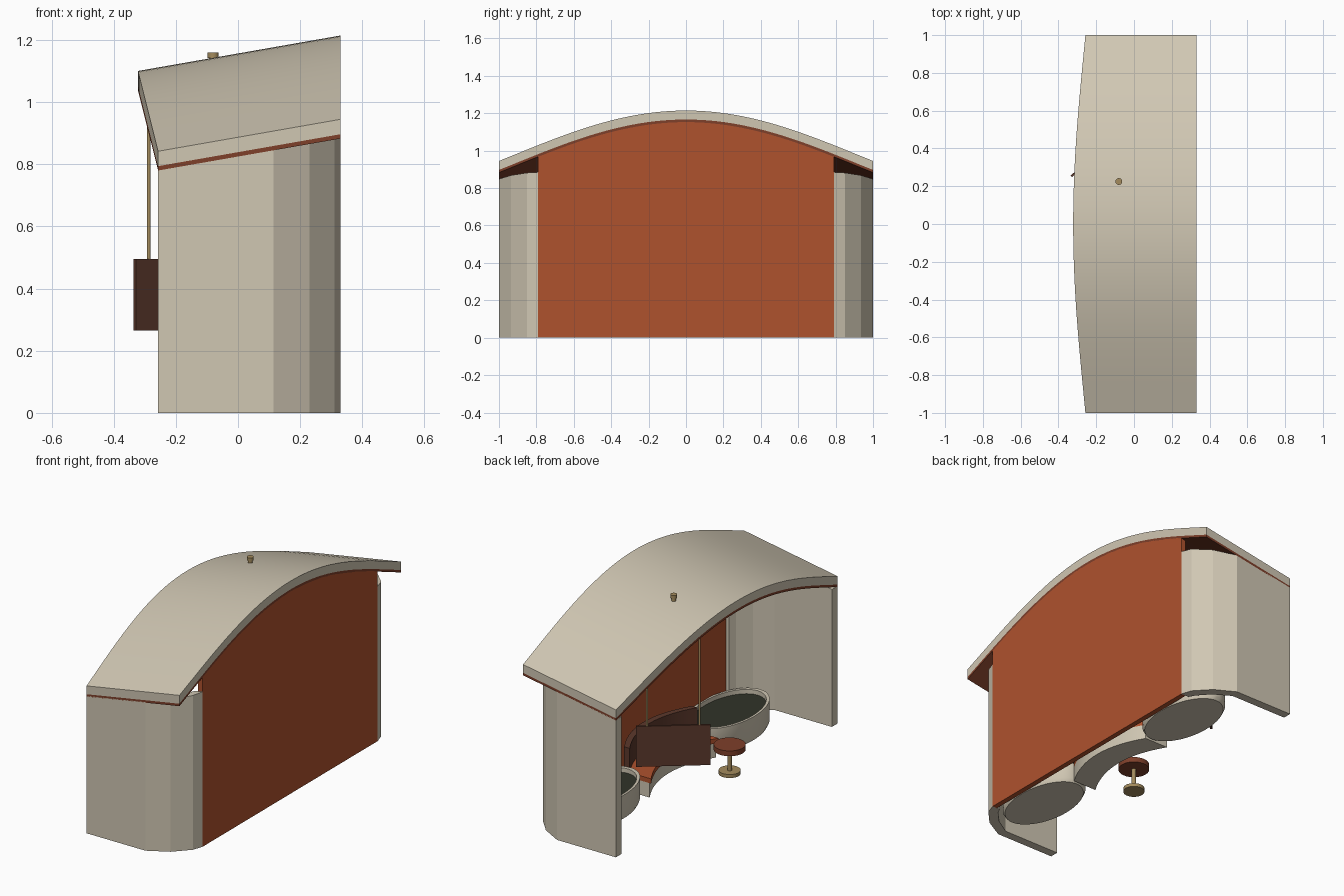
import bpy, bmesh, math
from mathutils import Vector

old = bpy.data.objects.get("Cube")
if old:
    bpy.data.objects.remove(old, do_unlink=True)


def material(name, r, g, b):
    m = bpy.data.materials.new(name)
    m.use_nodes = True
    m.diffuse_color = (r, g, b, 1)
    m.node_tree.nodes["Principled BSDF"].inputs["Base Color"].default_value = (r, g, b, 1)
    return m


CREAM = material("cream plaster", 0.63, 0.57, 0.45)
ORANGE = material("burnt orange", 0.43, 0.084, 0.027)
WOOD = material("red brown wood", 0.21, 0.05, 0.023)
DARK = material("dark brown", 0.107, 0.04, 0.025)
BRASS = material("aged brass", 0.37, 0.26, 0.11)
SOIL = material("dark green soil", 0.03, 0.033, 0.022)


def finish(name, bm, mat, smooth=None):
    bmesh.ops.recalc_face_normals(bm, faces=bm.faces)
    me = bpy.data.meshes.new(name)
    bm.to_mesh(me)
    bm.free()
    me.materials.append(mat)
    ob = bpy.data.objects.new(name, me)
    bpy.context.collection.objects.link(ob)
    if smooth:
        bpy.ops.object.select_all(action='DESELECT')
        ob.select_set(True)
        bpy.context.view_layer.objects.active = ob
        bpy.ops.object.shade_smooth_by_angle(angle=math.radians(smooth))
    return ob


def loft(name, half, steps, section, mat, smooth=20):
    """Sweep a cross-section of (x, z) points along y from -half to half."""
    bm = bmesh.new()
    rings = []
    for i in range(steps + 1):
        y = half * (2 * i / steps - 1)
        rings.append([bm.verts.new((x, y, z)) for x, z in section(y)])
    for a, b in zip(rings, rings[1:]):
        for k in range(len(a)):
            j = (k + 1) % len(a)
            bm.faces.new((a[k], a[j], b[j], b[k]))
    bm.faces.new(rings[0])
    bm.faces.new(rings[-1])
    return finish(name, bm, mat, smooth)


def prism(name, outline, top, mat):
    """Upright walls over a plan outline, with a sloping top."""
    bm = bmesh.new()
    lo = [bm.verts.new((x, y, 0)) for x, y in outline]
    hi = [bm.verts.new((x, y, top(x))) for x, y in outline]
    n = len(lo)
    for k in range(n):
        j = (k + 1) % n
        bm.faces.new((lo[k], lo[j], hi[j], hi[k]))
    bm.faces.new(lo)
    bm.faces.new(hi)
    return finish(name, bm, mat)


def lathe(name, profile, center, mat, sx=1.0, sy=1.0, sides=32):
    """Revolve (radius, z) points, stretched to an ellipse if asked."""
    bm = bmesh.new()
    rings = []
    for r, z in profile:
        ring = []
        for k in range(sides):
            a = 2 * math.pi * k / sides
            ring.append(bm.verts.new((center[0] + r * sx * math.cos(a),
                                      center[1] + r * sy * math.sin(a), z)))
        rings.append(ring)
    for a, b in zip(rings, rings[1:]):
        for k in range(sides):
            j = (k + 1) % sides
            bm.faces.new((a[k], a[j], b[j], b[k]))
    bm.faces.new(rings[0])
    bm.faces.new(rings[-1])
    return finish(name, bm, mat, 35)


# Roof shape: arched along y, sloping up toward the back wall
BACK = 0.33


def drop(y):
    return 0.239 * (1 - math.cos(1.7 * y))


def roof_z(x, y):
    return 1.157 + 0.175 * x - drop(y)


def slab(depth_top, depth_bottom):
    def section(y):
        def edge(d):
            x = -0.322 + 0.24 * drop(y)
            return [(x, roof_z(x, y) - d), (BACK, roof_z(BACK, y) - d)]
        return edge(depth_top) + edge(depth_bottom)[::-1]
    return section


loft("roof", 1, 48, slab(0, 0.048), CREAM)
loft("roof_lining", 1, 48, slab(0.048, 0.062), WOOD)

# Back wall reaching up under the arch
loft("back_wall", 0.79, 40, lambda y: [
    (BACK, 0), (BACK, roof_z(BACK, y) - 0.06),
    (0.3, roof_z(0.3, y) - 0.06), (0.3, 0)], ORANGE)

# Side walls with faceted rear corners
outer = [(-0.257, 1), (0.115, 1), (0.23, 0.936), (0.31, 0.85), (BACK, 0.79)]
inner = [(0.28, 0.79), (0.262, 0.825), (0.2, 0.892), (0.105, 0.95), (-0.257, 0.95)]
for side, s in (("left", 1), ("right", -1)):
    prism("side_wall_" + side, [(x, s * y) for x, y in outer + inner],
          lambda x: 0.829 + 0.17 * x, CREAM)

# Oval planters beside the bench
for side, s in (("left", 1), ("right", -1)):
    spot = (0.14, s * 0.585)
    lathe("planter_" + side, [(0.95, 0), (1, 0.02), (1, 0.14), (0.92, 0.14), (0.92, 0.1)],
          spot, CREAM, 0.165, 0.285, 48)
    lathe("planter_soil_" + side, [(0.92, 0.102), (0.92, 0.115)], spot, SOIL, 0.165, 0.285, 48)


# Curved bench: each layer follows the same arc
def bench_layer(name, half, near, far, z0, z1, mat):
    def section(y):
        x = 0.11 - y * y
        return [(x + near, z0), (x + far, z0), (x + far, z1), (x + near, z1)]
    return loft(name, half, 16, section, mat)


bench_layer("bench_base", 0.3, 0, 0.15, 0, 0.085, CREAM)
bench_layer("bench_seat", 0.305, -0.01, 0.15, 0.085, 0.112, ORANGE)
bench_layer("bench_back", 0.305, 0.125, 0.16, 0.112, 0.25, DARK)

# Round pedestal table
table = (-0.15, -0.18)
lathe("table_foot", [(0.057, 0), (0.057, 0.02)], table, BRASS)
lathe("table_stem", [(0.012, 0.02), (0.012, 0.14)], table, BRASS, sides=16)
lathe("table_top", [(0.083, 0.137), (0.083, 0.167)], table, WOOD)

# Hanging screen set diagonally, on two rods from the roof
a, b = Vector((-0.332, 0.253)), Vector((-0.03, 0.493))
along = (b - a).normalized()
off = Vector((-along.y, along.x)) * 0.006
bm = bmesh.new()
bottom = [bm.verts.new((p.x, p.y, 0.265)) for p in (a - off, b - off, b + off, a + off)]
face = bm.faces.new(bottom)
up = bmesh.ops.extrude_face_region(bm, geom=[face])
bmesh.ops.translate(bm, vec=(0, 0, 0.23),
                    verts=[v for v in up["geom"] if isinstance(v, bmesh.types.BMVert)])
finish("hanging_screen", bm, DARK)
for label, t in (("front", 0.147), ("rear", 0.853)):
    p = a.lerp(b, t)
    lathe("screen_rod_" + label, [(0.006, 0.49), (0.006, roof_z(p.x, p.y) - 0.055)],
          p, BRASS, sides=12)

# Small vent stub on the roof
lathe("roof_vent", [(0.013, 1.09), (0.013, 1.142), (0.018, 1.142), (0.018, 1.16)],
      (-0.08, 0.225), BRASS, sides=16)
